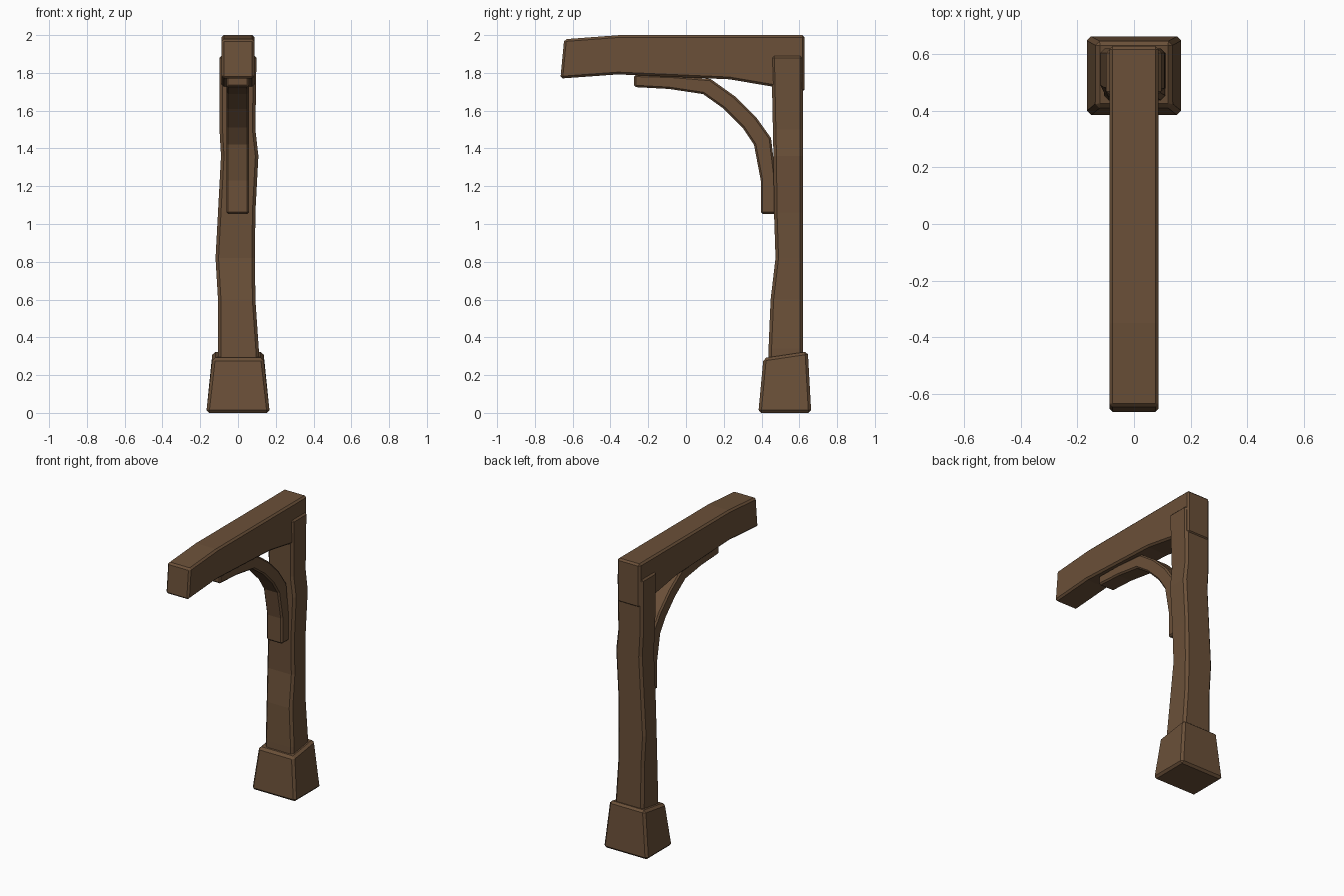
import bpy
import bmesh

cube = bpy.data.objects.get("Cube")
if cube:
    bpy.data.objects.remove(cube, do_unlink=True)

wood = bpy.data.materials.new("brown_wood")
wood.use_nodes = True
colour = (0.145, 0.08, 0.04, 1)
wood.diffuse_color = colour
shader = wood.node_tree.nodes["Principled BSDF"]
shader.inputs["Base Color"].default_value = colour
shader.inputs["Roughness"].default_value = 0.9


def loft(name, rings, bevel):
    """Skin a row of four-cornered rings and chamfer the sharp edges."""
    bm = bmesh.new()
    loops = [[bm.verts.new(p) for p in ring] for ring in rings]
    for a, b in zip(loops, loops[1:]):
        for i in range(4):
            j = (i + 1) % 4
            bm.faces.new((a[i], a[j], b[j], b[i]))
    bm.faces.new(loops[0])
    bm.faces.new(loops[-1])
    bmesh.ops.recalc_face_normals(bm, faces=bm.faces)
    mesh = bpy.data.meshes.new(name)
    bm.to_mesh(mesh)
    bm.free()
    mesh.materials.append(wood)
    obj = bpy.data.objects.new(name, mesh)
    bpy.context.collection.objects.link(obj)
    mod = obj.modifiers.new("chamfer", "BEVEL")
    mod.width = bevel
    mod.segments = 1
    mod.limit_method = "ANGLE"
    mod.angle_limit = 0.8
    return obj


def upright(x0, x1, y0, y1, z_front, z_back):
    return [(x0, y0, z_front), (x1, y0, z_front), (x1, y1, z_back), (x0, y1, z_back)]


def slice_across(lower, upper, x0, x1):
    return [(x0, *lower), (x1, *lower), (x1, *upper), (x0, *upper)]


# Tapered foot block with a sloping top
loft("foot_block", [upright(-0.168, 0.168, 0.383, 0.663, 0, 0),
                    upright(-0.135, 0.135, 0.41, 0.645, 0.29, 0.325)], 0.015)

# Hand-hewn post: height, left edge, right edge, front edge
post = [(0.2, -0.105, 0.112, 0.433), (0.34, -0.105, 0.11, 0.437),
        (0.6, -0.106, 0.092, 0.448), (0.82, -0.119, 0.09, 0.474),
        (1.06, -0.106, 0.092, 0.466), (1.36, -0.09, 0.108, 0.463),
        (1.5, -0.098, 0.092, 0.46), (1.895, -0.098, 0.098, 0.452)]
loft("post", [upright(x0, x1, y, 0.62, z, z) for z, x0, x1, y in post], 0.016)

# Top beam, tapering toward the free end
beam = [((-0.665, 1.77), (-0.645, 1.978)), ((-0.36, 1.792), (-0.35, 2)),
        ((0.23, 1.766), (0.23, 2)), ((0.46, 1.727), (0.46, 2)),
        ((0.628, 1.7), (0.628, 2))]
loft("top_beam", [slice_across(a, b, -0.087, 0.087) for a, b in beam], 0.012)

# Curved brace between post and beam
brace = [((-0.275, 1.725), (-0.275, 1.79)), ((-0.09, 1.715), (-0.08, 1.785)),
         ((0.09, 1.688), (0.13, 1.768)), ((0.2, 1.61), (0.26, 1.675)),
         ((0.3, 1.51), (0.37, 1.567)), ((0.36, 1.42), (0.45, 1.455)),
         ((0.396, 1.23), (0.475, 1.25)), ((0.396, 1.053), (0.475, 1.053))]
loft("curved_brace", [slice_across(a, b, -0.062, 0.058) for a, b in brace], 0.01)
